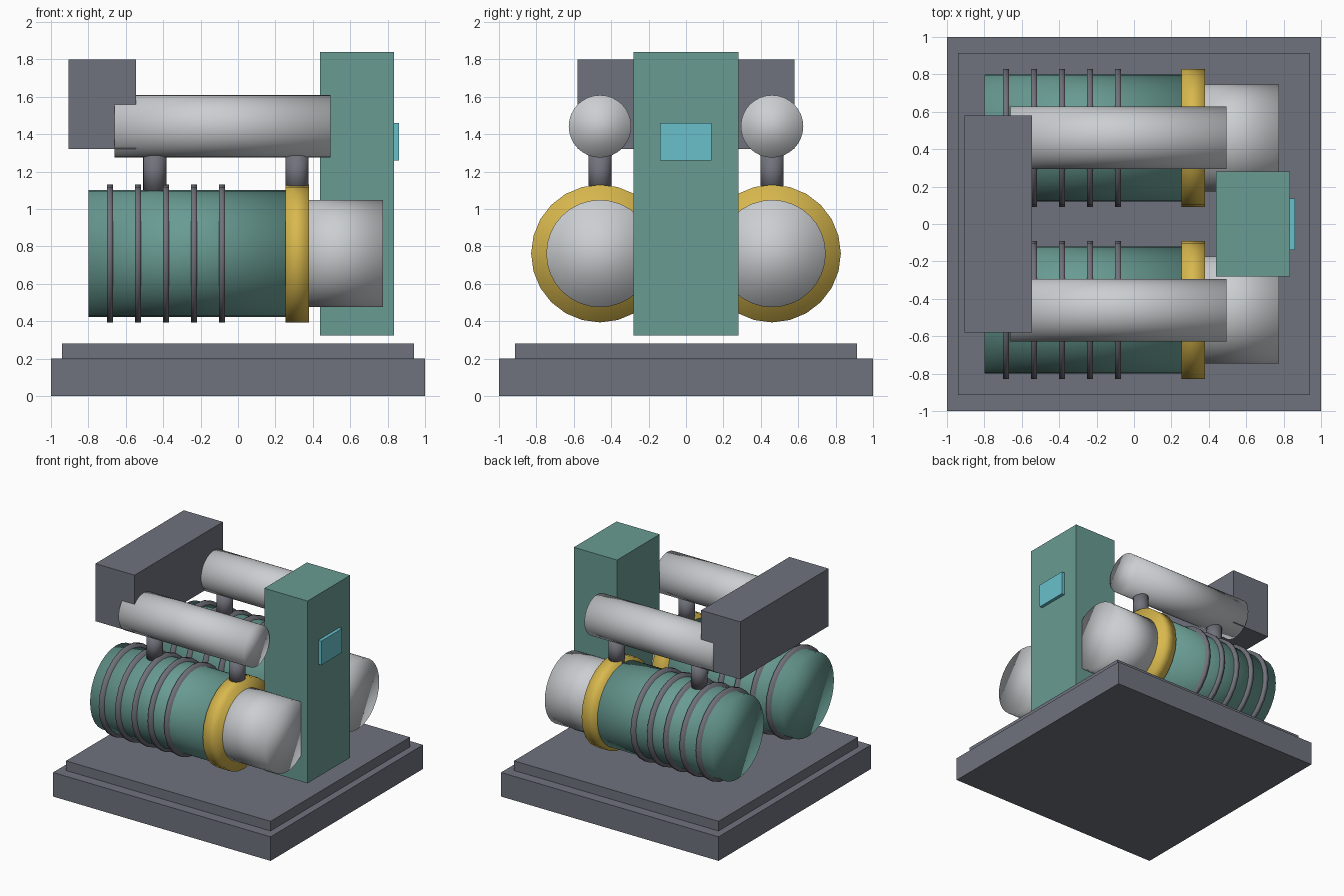
import bpy
import bmesh
from math import pi
from mathutils import Matrix, Vector

if "Cube" in bpy.data.objects:
    bpy.data.objects.remove(bpy.data.objects["Cube"], do_unlink=True)


def material(name, rgb):
    m = bpy.data.materials.new(name)
    m.use_nodes = True
    m.diffuse_color = (*rgb, 1)
    m.node_tree.nodes["Principled BSDF"].inputs["Base Color"].default_value = (*rgb, 1)
    return m


SLATE = material("slate grey", (0.157, 0.17, 0.205))
STEEL = material("steel grey", (0.165, 0.165, 0.2))
TEAL = material("muted teal", (0.14, 0.33, 0.29))
SILVER = material("light silver", (0.6, 0.62, 0.64))
GOLD = material("golden yellow", (0.69, 0.48, 0.075))
CYAN = material("screen cyan", (0.14, 0.53, 0.6))


def finish(bm, name, mat, smooth):
    mesh = bpy.data.meshes.new(name)
    for f in bm.faces:
        f.smooth = smooth
    bm.to_mesh(mesh)
    bm.free()
    mesh.materials.append(mat)
    ob = bpy.data.objects.new(name, mesh)
    bpy.context.collection.objects.link(ob)
    return ob


def box(name, mat, low, high):
    """Box spanning two opposite corners."""
    low, high = Vector(low), Vector(high)
    bm = bmesh.new()
    bmesh.ops.create_cube(bm, size=1, matrix=Matrix.Translation((low + high) / 2)
                          @ Matrix.Diagonal((*(high - low), 1)))
    return finish(bm, name, mat, False)


def cylinder(name, mat, centre, radius, length, along_x=True, sides=24):
    """Soft-shaded cylinder lying along x, or standing along z."""
    turn = Matrix.Rotation(pi / 2, 4, "Y") if along_x else Matrix()
    bm = bmesh.new()
    bmesh.ops.create_cone(bm, cap_ends=True, segments=sides, radius1=radius,
                          radius2=radius, depth=length,
                          matrix=Matrix.Translation(centre) @ turn)
    return finish(bm, name, mat, True)


def drum(name, mat, x0, x1, y, z, radius, sides=24):
    return cylinder(name, mat, ((x0 + x1) / 2, y, z), radius, x1 - x0, sides=sides)


# Stepped base
box("base_slab", SLATE, (-1, -1, 0), (1, 1, 0.2))
box("base_step", SLATE, (-0.94, -0.915, 0.2), (0.94, 0.915, 0.28))

# Two mirrored compressor units
AXIS_Z, TUBE_Z = 0.762, 1.442
for side, sign in (("left_bank", 1), ("right_bank", -1)):
    y = 0.46 * sign
    drum(side + "_drum", TEAL, -0.8, 0.3, y, AXIS_Z, 0.34, 32)
    drum(side + "_collar", GOLD, 0.255, 0.38, y, AXIS_Z, 0.368)
    drum(side + "_motor", SILVER, 0.3, 0.775, y, AXIS_Z, 0.287, 32)
    for i in range(5):
        x = -0.685 + 0.15 * i
        drum(f"{side}_ring_{i + 1}", STEEL, x - 0.016, x + 0.016, y, AXIS_Z, 0.368)
    # Upper tube and the posts that carry it
    drum(side + "_upper_tube", SILVER, -0.66, 0.495, y, TUBE_Z, 0.167, 32)
    for label, x in (("rear", -0.445), ("fore", 0.315)):
        cylinder(f"{side}_{label}_post", STEEL, (x, y, 1.195), 0.062, 0.21, along_x=False)

# Header box joining the tubes
box("header_box", SLATE, (-0.905, -0.58, 1.322), (-0.545, 0.58, 1.8))

# Control cabinet with its screen
box("control_cabinet", TEAL, (0.438, -0.28, 0.325), (0.835, 0.28, 1.84))
box("cabinet_screen", CYAN, (0.83, -0.138, 1.26), (0.862, 0.136, 1.46))
